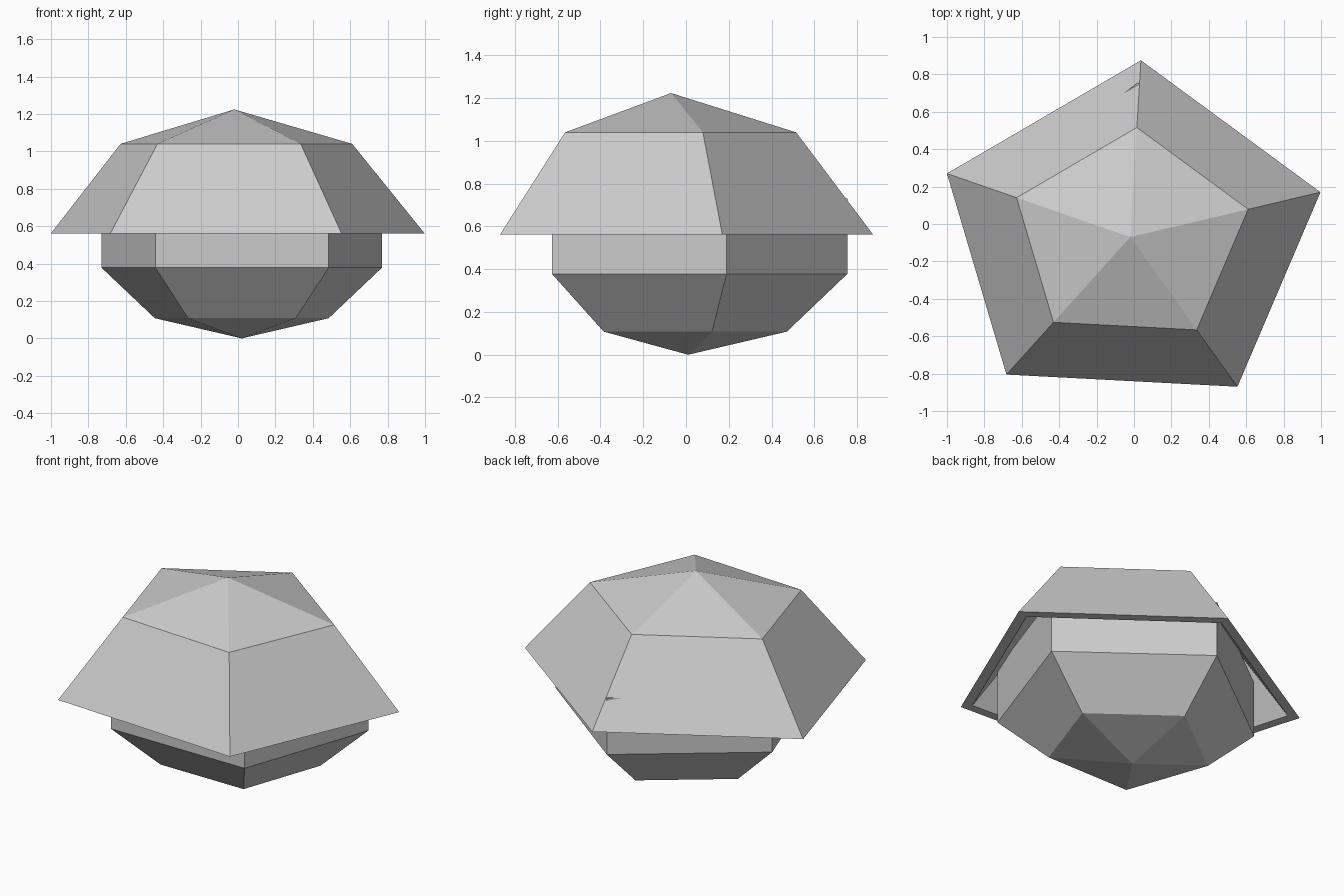
import bpy, bmesh

if "Cube" in bpy.data.objects:
    bpy.data.objects.remove(bpy.data.objects["Cube"])


def ring(outline, centre, k, z):
    """Outline scaled by k about centre, at height z."""
    cx, cy = centre
    return [(cx + (x - cx) * k, cy + (y - cy) * k, z) for x, y in outline]


def loft(name, start, rings, end):
    """Faces from a start tip (or flat cap if None) through the rings to an end tip."""
    bm = bmesh.new()
    loops = [[bm.verts.new(p) for p in r] for r in rings]
    n = len(loops[0])
    for a, b in zip(loops, loops[1:]):
        for i in range(n):
            j = (i + 1) % n
            bm.faces.new((a[i], a[j], b[j], b[i]))
    for loop, tip in ((loops[0], start), (loops[-1], end)):
        if tip is None:
            bm.faces.new(loop)
            continue
        t = bm.verts.new(tip)
        for i in range(n):
            bm.faces.new((loop[i], loop[(i + 1) % n], t))
    bmesh.ops.recalc_face_normals(bm, faces=bm.faces[:])
    me = bpy.data.meshes.new(name)
    bm.to_mesh(me)
    bm.free()
    ob = bpy.data.objects.new(name, me)
    bpy.context.collection.objects.link(ob)
    return ob


# Five-sided bowl: pointed base, sloped sides, upright wall tucked into the cap
bowl = [(0.02, 0.755), (-0.73, 0.19), (-0.442, -0.627),
        (0.485, -0.627), (0.77, 0.19)]
bc = (0.02, 0.01)
loft("lower_bowl", (*bc, 0.0),
     [ring(bowl, bc, 0.62, 0.108), ring(bowl, bc, 1, 0.378),
      ring(bowl, bc, 1, 0.73)], None)

# Overhanging hollow cap: outer skin, flat rim, inner skin
cap = [(0.037, 0.875), (-1.0, 0.27), (-0.682, -0.805),
       (0.553, -0.87), (0.997, 0.17)]
cc = (-0.02, -0.07)
loft("upper_cap", (*cc, 1.224),
     [ring(cap, cc, 0.62, 1.04), ring(cap, cc, 1, 0.562),
      ring(cap, cc, 0.93, 0.562), ring(cap, cc, 0.575, 0.995)],
     (*cc, 1.17))
